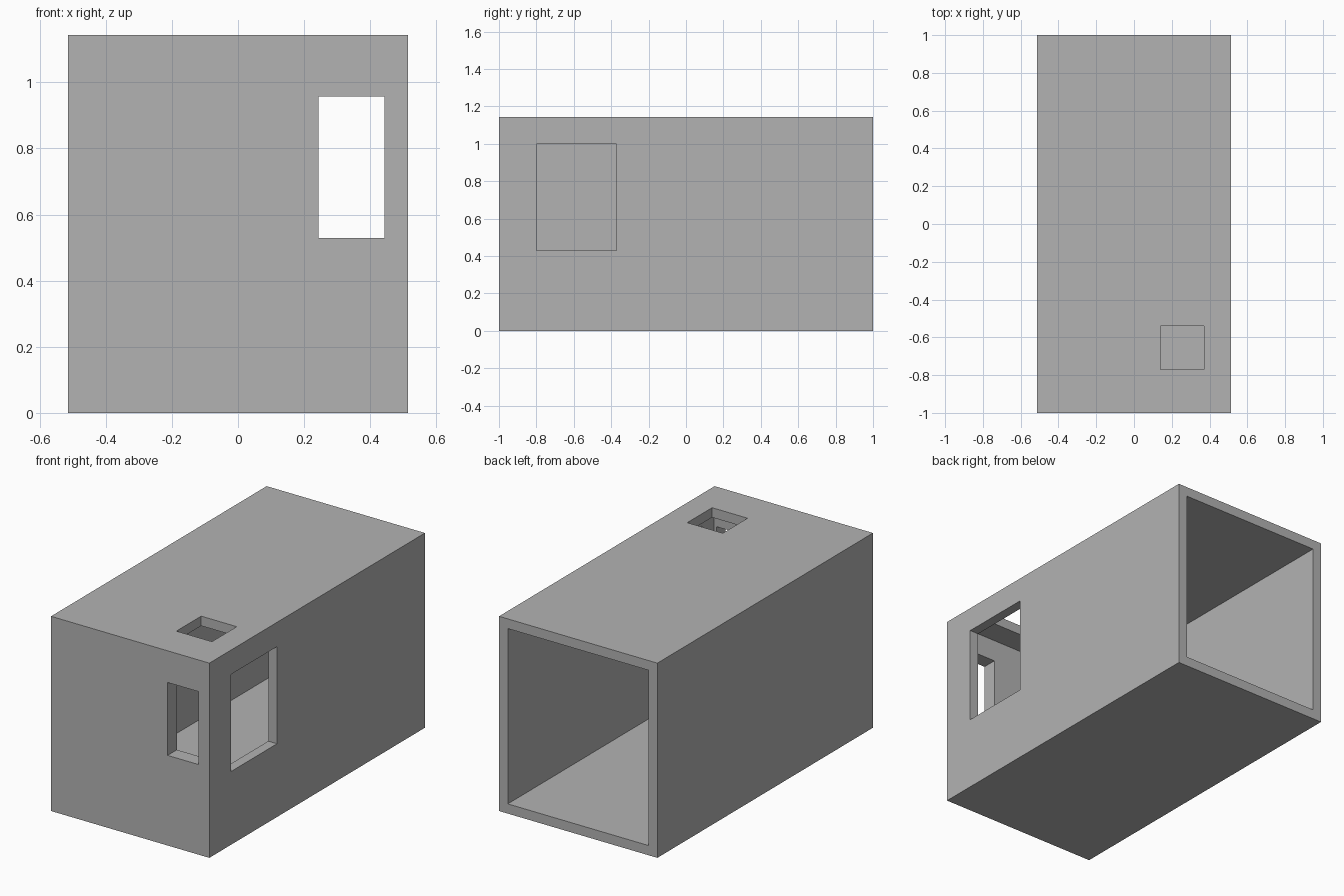
import bpy
from mathutils import Vector

cube = bpy.data.objects.get("Cube")
if cube:
    bpy.data.objects.remove(cube, do_unlink=True)

HALF_W, HALF_L, HEIGHT = 0.514, 1.0, 1.143
WALL, FRONT_WALL, OVER = 0.057, 0.086, 0.1

grey = bpy.data.materials.new("plain grey")
grey.use_nodes = True
colour = (0.45, 0.45, 0.45, 1)
grey.diffuse_color = colour
grey.node_tree.nodes["Principled BSDF"].inputs["Base Color"].default_value = colour


def box(name, low, high):
    """Box between two opposite corners."""
    low, high = Vector(low), Vector(high)
    bpy.ops.mesh.primitive_cube_add(size=1, location=(low + high) / 2)
    obj = bpy.context.object
    obj.name = name
    obj.scale = high - low
    bpy.ops.object.transform_apply(location=True, rotation=False, scale=True)
    obj.data.materials.append(grey)
    return obj


def cut(target, name, low, high):
    """Subtract a box from the target, then discard the cutter."""
    cutter = box(name, low, high)
    cutter.hide_render = True
    mod = target.modifiers.new(name, "BOOLEAN")
    mod.operation = "DIFFERENCE"
    mod.solver = "EXACT"
    mod.object = cutter
    bpy.context.view_layer.objects.active = target
    bpy.ops.object.modifier_apply(modifier=mod.name)
    bpy.data.objects.remove(cutter, do_unlink=True)


# Outer block
shell = box("room_shell", (-HALF_W, -HALF_L, 0), (HALF_W, HALF_L, HEIGHT))

# Room interior, open at the back
cut(shell, "interior_cutter",
    (-HALF_W + WALL, -HALF_L + FRONT_WALL, WALL),
    (HALF_W - WALL, HALF_L + OVER, HEIGHT - WALL))

# Front window
cut(shell, "front_window_cutter",
    (0.243, -HALF_L - OVER, 0.529), (0.443, -HALF_L + FRONT_WALL + 0.02, 0.957))

# Side window
cut(shell, "side_window_cutter",
    (HALF_W - WALL - 0.02, -0.8, 0.43), (HALF_W + OVER, -0.372, 1.0))

# Roof hatch
cut(shell, "roof_hatch_cutter",
    (0.139, -0.77, HEIGHT - WALL - 0.02), (0.37, -0.54, HEIGHT + OVER))
